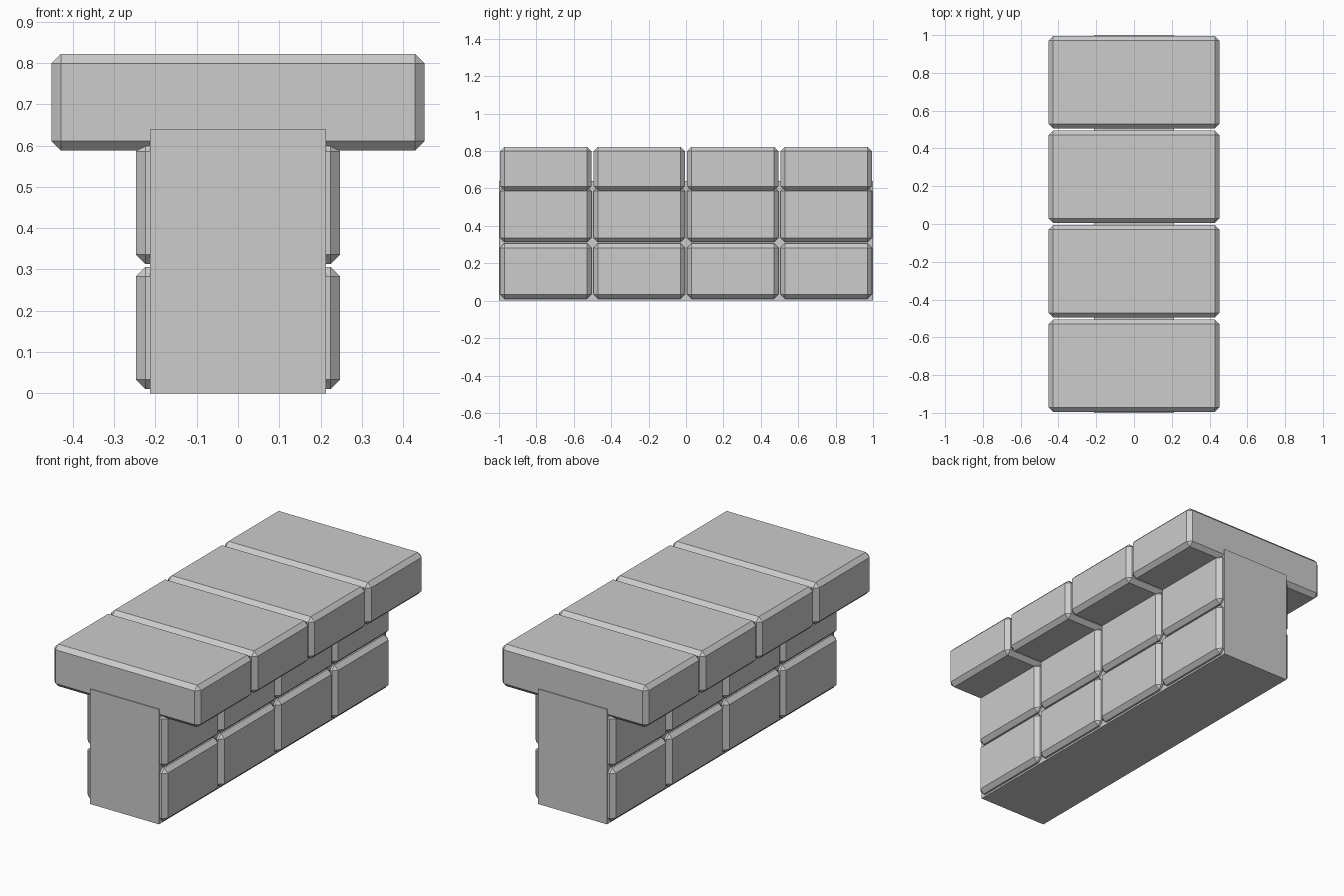
import bpy

cube = bpy.data.objects.get("Cube")
if cube:
    bpy.data.objects.remove(cube, do_unlink=True)

stone = bpy.data.materials.new("grey_stone")
stone.use_nodes = True
color = (0.604, 0.604, 0.604, 1)
stone.diffuse_color = color
stone.node_tree.nodes["Principled BSDF"].inputs["Base Color"].default_value = color

CHAMFER = 0.023
PITCH = 0.5
LENGTH = 0.488


def block(name, width, length, y, bottom, top, chamfer=0):
    """Flat-shaded box centred on x = 0, with optional chamfered edges."""
    bpy.ops.mesh.primitive_cube_add(size=1, location=(0, y, (bottom + top) / 2))
    obj = bpy.context.object
    obj.name = name
    obj.scale = (width, length, top - bottom)
    bpy.ops.object.transform_apply(location=False, rotation=False, scale=True)
    obj.data.materials.append(stone)
    if chamfer:
        bevel = obj.modifiers.new("chamfer", 'BEVEL')
        bevel.width = chamfer
        bevel.segments = 1
        bevel.limit_method = 'NONE'
    return obj


# Solid wall core
block("wall_core", 0.426, 2, 0, 0, 0.64)

# Two courses of wall bricks under a row of wide capstones
for i in range(4):
    y = (i - 1.5) * PITCH
    block(f"lower_brick_{i + 1}", 0.494, LENGTH, y, 0.01, 0.306, CHAMFER)
    block(f"upper_brick_{i + 1}", 0.494, LENGTH, y, 0.313, 0.609, CHAMFER)
    block(f"capstone_{i + 1}", 0.904, LENGTH, y, 0.588, 0.822, CHAMFER)
